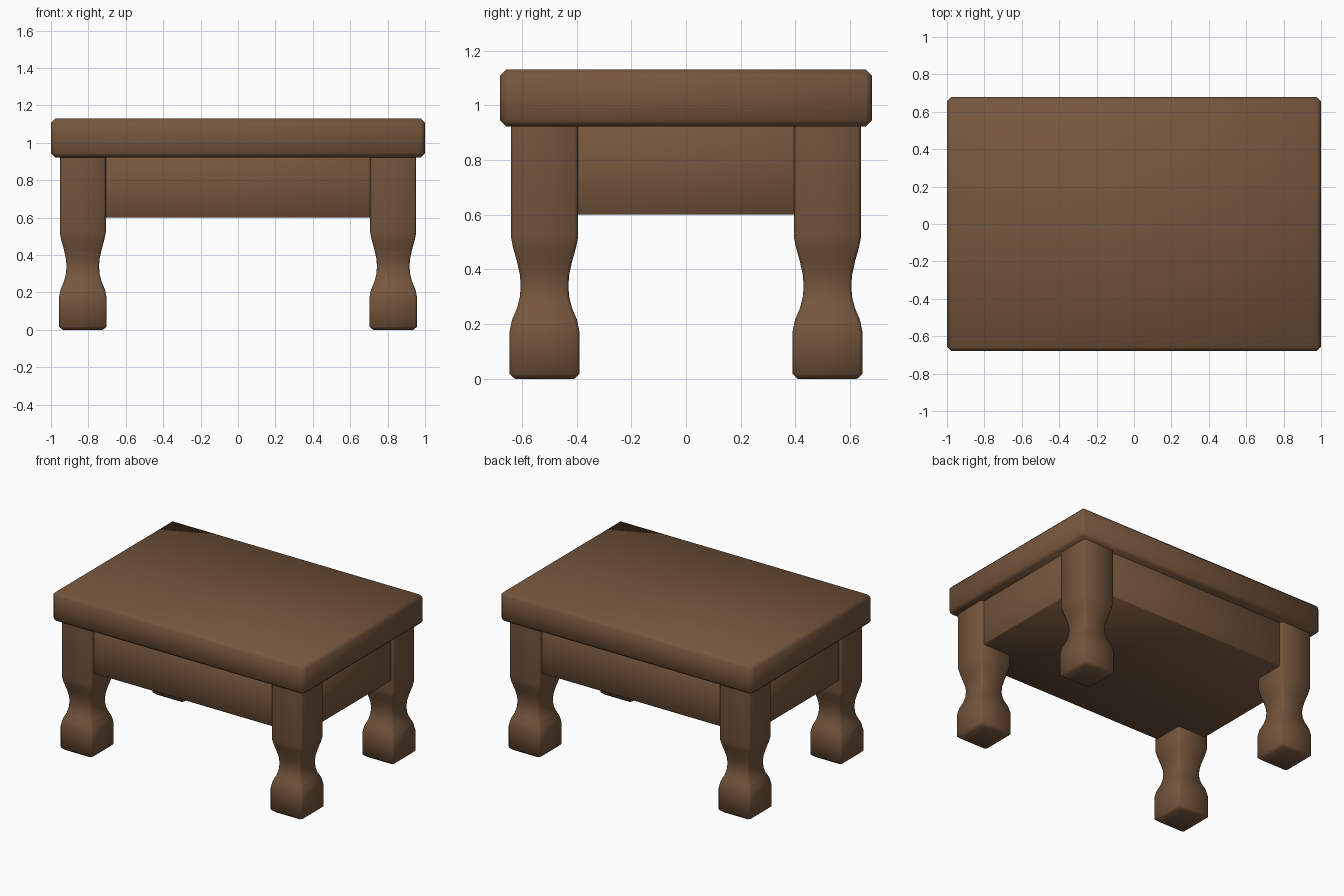
import bpy, bmesh, math

if "Cube" in bpy.data.objects:
    bpy.data.objects.remove(bpy.data.objects["Cube"])

wood = bpy.data.materials.new("brown wood")
wood.diffuse_color = (0.18, 0.094, 0.047, 1)
wood.use_nodes = True
wood.node_tree.nodes["Principled BSDF"].inputs["Base Color"].default_value = wood.diffuse_color


def finish(name, bm, smooth_angle=55):
    """Turn a bmesh into a smooth-shaded wooden object."""
    bmesh.ops.recalc_face_normals(bm, faces=bm.faces[:])
    mesh = bpy.data.meshes.new(name)
    bm.to_mesh(mesh)
    bm.free()
    mesh.materials.append(wood)
    ob = bpy.data.objects.new(name, mesh)
    bpy.context.collection.objects.link(ob)
    bpy.ops.object.select_all(action='DESELECT')
    ob.select_set(True)
    bpy.context.view_layer.objects.active = ob
    bpy.ops.object.shade_smooth_by_angle(angle=math.radians(smooth_angle))
    return ob


def box(name, half_x, half_y, z0, z1, bevel):
    """Box with chamfered edges."""
    bm = bmesh.new()
    bmesh.ops.create_cube(bm, size=1)
    for v in bm.verts:
        v.co.x *= 2 * half_x
        v.co.y *= 2 * half_y
        v.co.z = z0 if v.co.z < 0 else z1
    bmesh.ops.bevel(bm, geom=bm.edges[:], offset=bevel, segments=1,
                    affect='EDGES', profile=0.5)
    return finish(name, bm)


# leg profile: (height, half width)
LEG = [(0.0, 0.108), (0.018, 0.128), (0.17, 0.128), (0.215, 0.119),
       (0.26, 0.100), (0.30, 0.090), (0.34, 0.087), (0.38, 0.090),
       (0.43, 0.101), (0.48, 0.115), (0.52, 0.123), (0.94, 0.123)]


def leg(name, x, y):
    """Square leg with a pinched waist and chamfered corners."""
    bm = bmesh.new()
    rings = []
    for z, h in LEG:
        i = h - 0.012
        corners = [(h, -i), (h, i), (i, h), (-i, h),
                   (-h, i), (-h, -i), (-i, -h), (i, -h)]
        rings.append([bm.verts.new((x + a, y + b, z)) for a, b in corners])
    for lo, hi in zip(rings, rings[1:]):
        for k in range(8):
            n = (k + 1) % 8
            bm.faces.new((lo[k], lo[n], hi[n], hi[k]))
    bm.faces.new(rings[0][::-1])
    bm.faces.new(rings[-1])
    return finish(name, bm)


# table top slab
box("table_top", 1.0, 0.68, 0.922, 1.13, 0.023)

# solid apron block under the top, set slightly behind the leg faces
box("apron", 0.932, 0.617, 0.60, 0.94, 0.005)

# four legs
for side, sx in (("left", -1), ("right", 1)):
    for end, sy in (("front", -1), ("back", 1)):
        leg(f"{end}_{side}_leg", sx * 0.83, sy * 0.517)
